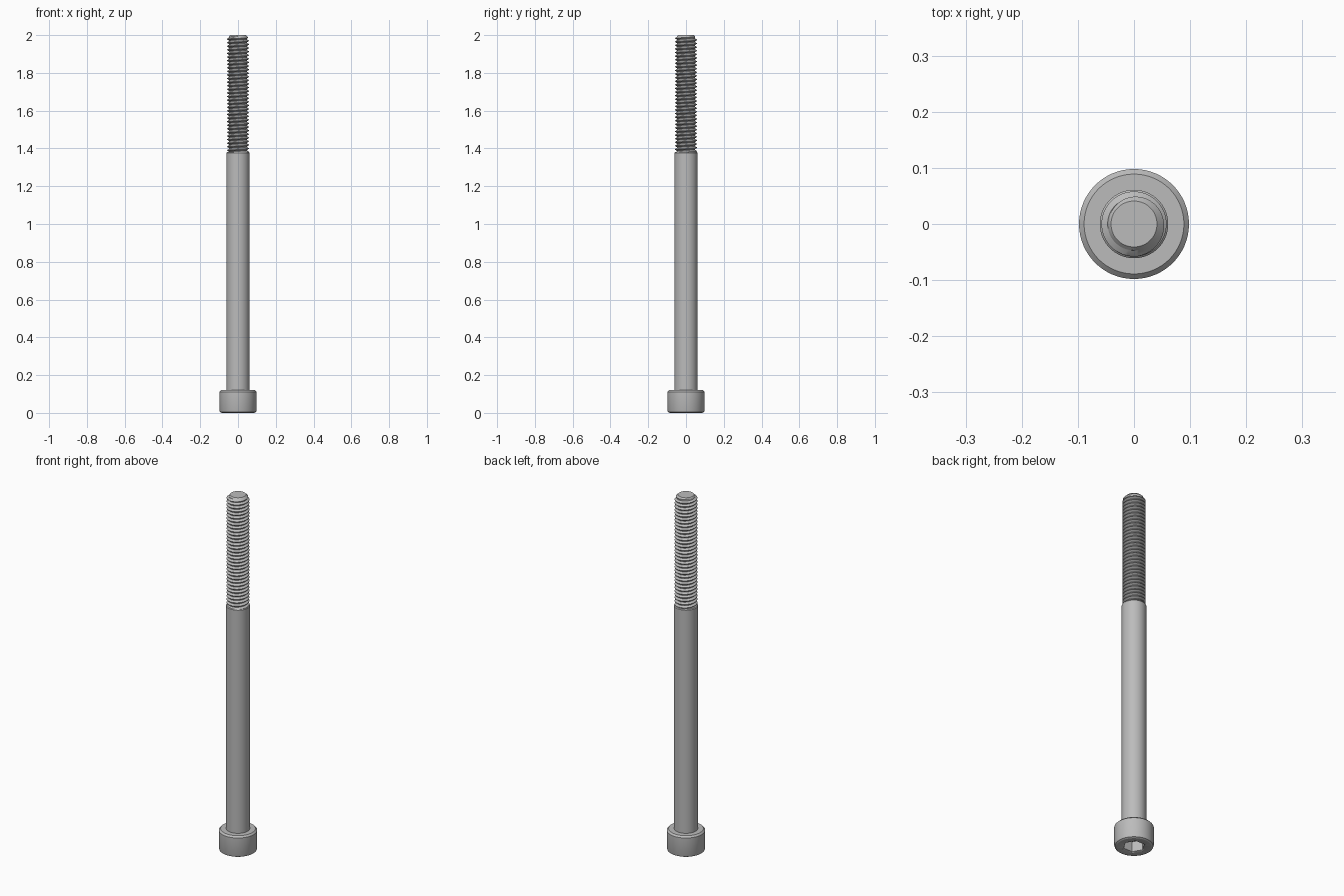
import bpy, bmesh, math

cube = bpy.data.objects.get("Cube")
if cube:
    bpy.data.objects.remove(cube, do_unlink=True)

SEGMENTS = 60
TOP = 2.0
HEAD_R, HEAD_H = 0.098, 0.12
SHANK_R, SHANK_TOP = 0.061, 1.38
HEX_APOTHEM, SOCKET_DEPTH = 0.047, 0.06
PITCH, CREST_R, ROOT_R, TIP_R = 0.019, 0.058, 0.047, 0.041

steel = bpy.data.materials.new("steel grey")
steel.use_nodes = True
grey = (0.5, 0.5, 0.5, 1.0)
steel.diffuse_color = grey
bsdf = steel.node_tree.nodes["Principled BSDF"]
bsdf.inputs["Base Color"].default_value = grey
bsdf.inputs["Roughness"].default_value = 0.5


def finish(bm, name):
    bmesh.ops.remove_doubles(bm, verts=bm.verts, dist=1e-5)
    bmesh.ops.recalc_face_normals(bm, faces=bm.faces)
    mesh = bpy.data.meshes.new(name)
    bm.to_mesh(mesh)
    bm.free()
    mesh.materials.append(steel)
    obj = bpy.data.objects.new(name, mesh)
    bpy.context.collection.objects.link(obj)
    bpy.ops.object.select_all(action='DESELECT')
    obj.select_set(True)
    bpy.context.view_layer.objects.active = obj
    bpy.ops.object.shade_smooth_by_angle(angle=math.radians(25))
    return obj


def hexagon(angle):
    """Radius of the hexagonal socket at an angle."""
    return HEX_APOTHEM / math.cos(angle % (math.pi / 3) - math.pi / 6)


def lathe(name, profile):
    """Revolve (radius, z) pairs; a radius may be a function of the angle."""
    bm = bmesh.new()
    rings = []
    for r, z in profile:
        ring = []
        for i in range(SEGMENTS):
            a = math.tau * i / SEGMENTS
            rad = r(a) if callable(r) else r
            ring.append(bm.verts.new((rad * math.cos(a), rad * math.sin(a), z)))
        rings.append(ring)
    for low, high in zip(rings, rings[1:]):
        for i in range(SEGMENTS):
            j = (i + 1) % SEGMENTS
            bm.faces.new((low[i], low[j], high[j], high[i]))
    bm.faces.new(rings[0])
    bm.faces.new(rings[-1])
    return finish(bm, name)


# Cap head, from the drilled socket floor out and round to the bearing face
lathe("socket_head", [
    (0.004, SOCKET_DEPTH + 0.018),
    (HEX_APOTHEM - 0.002, SOCKET_DEPTH),
    (hexagon, SOCKET_DEPTH),
    (hexagon, 0.004),
    (0.058, 0.0),
    (HEAD_R - 0.011, 0.0),
    (HEAD_R - 0.003, 0.004),
    (HEAD_R, 0.012),
    (HEAD_R, HEAD_H - 0.009),
    (HEAD_R - 0.009, HEAD_H),
    (SHANK_R - 0.01, HEAD_H),
])

# Plain shank with a small chamfer where the thread starts
lathe("shank", [
    (SHANK_R, HEAD_H - 0.01),
    (SHANK_R, SHANK_TOP - 0.004),
    (SHANK_R - 0.004, SHANK_TOP),
    (ROOT_R - 0.005, SHANK_TOP),
])

# Helical thread: each column of the groove profile climbs with the angle
bm = bmesh.new()
groove = [(0.0, ROOT_R), (0.12, ROOT_R), (0.5, CREST_R), (0.62, CREST_R)]
start = SHANK_TOP - 0.01
turns = math.ceil((TOP - start) / PITCH) + 1
columns = []
for k in range(SEGMENTS + 1):
    a = math.tau * k / SEGMENTS
    column = []
    for turn in range(-1, turns):
        for offset, radius in groove:
            z = start + PITCH * (turn + offset + k / SEGMENTS)
            if z <= start:
                z, radius = start, ROOT_R
            z = min(z, TOP)
            r = min(radius, TIP_R + (TOP - z))
            column.append(bm.verts.new((r * math.cos(a), r * math.sin(a), z)))
    columns.append(column)
for left, right in zip(columns, columns[1:]):
    for n in range(len(left) - 1):
        bm.faces.new((left[n], right[n], right[n + 1], left[n + 1]))
bmesh.ops.remove_doubles(bm, verts=bm.verts, dist=1e-5)

# Flat tip of the thread
rim = [v for v in bm.verts if v.co.z > TOP - 1e-5]
rim.sort(key=lambda v: math.atan2(v.co.y, v.co.x))
bm.faces.new(rim)
finish(bm, "thread")
